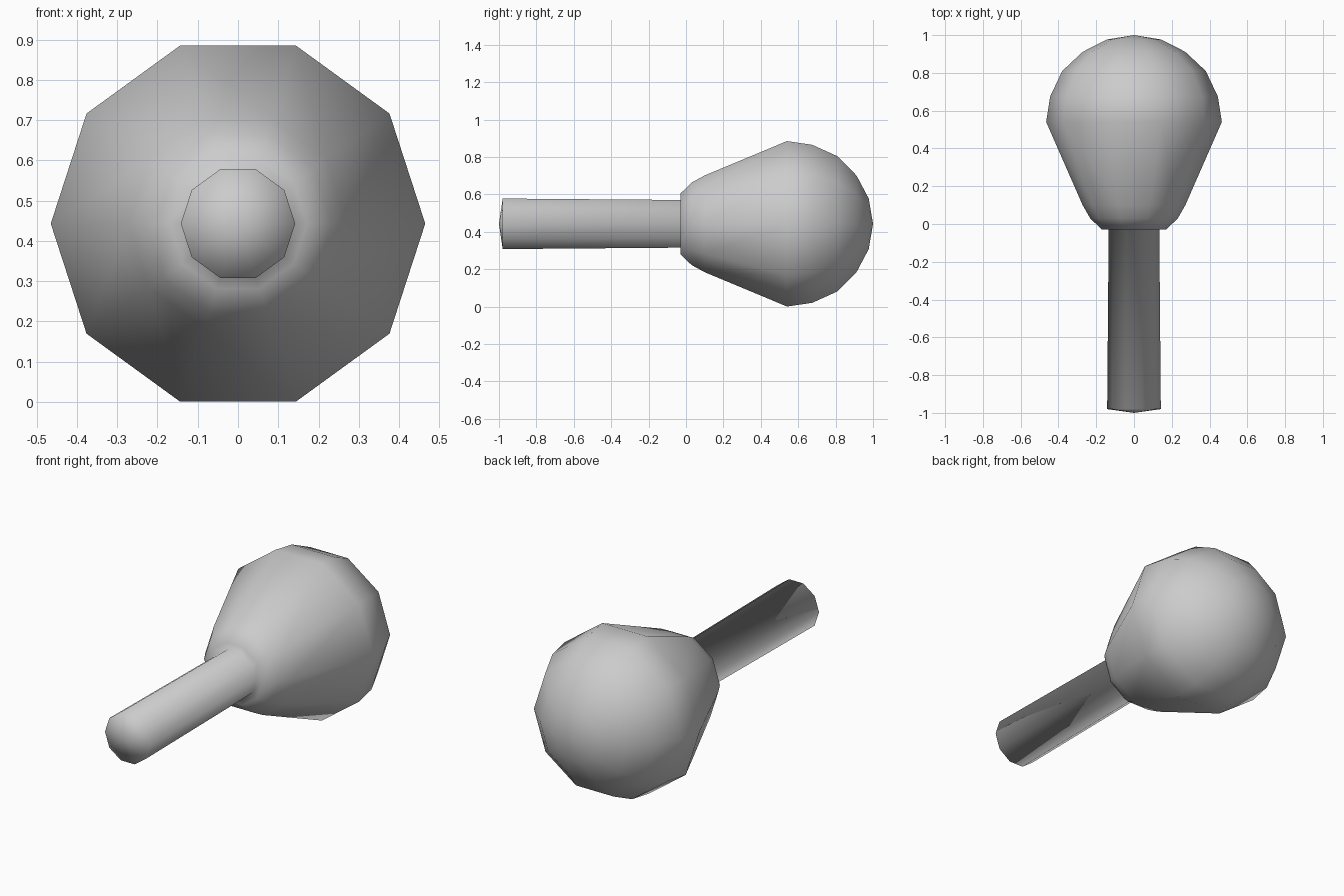
import bpy, bmesh, math

if "Cube" in bpy.data.objects:
    bpy.data.objects.remove(bpy.data.objects["Cube"])

SIDES = 10
CENTRE_Z = 0.443

# (y, radius) outline from handle tip to the back of the bulb
PROFILE = [(-1.0, 0), (-0.98, 0.142), (-0.03, 0.134), (-0.03, 0.17),
           (0.03, 0.232), (0.10, 0.272), (0.54, 0.465), (0.675, 0.444),
           (0.81, 0.38), (0.912, 0.271), (0.977, 0.142), (1.0, 0)]


def lathe_y(name, profile):
    bm = bmesh.new()
    rings = []
    for y, r in profile:
        n = SIDES if r > 0 else 1
        rings.append([bm.verts.new((r * math.cos(math.tau * i / SIDES), y,
                                    CENTRE_Z + r * math.sin(math.tau * i / SIDES)))
                      for i in range(n)])
    for a, b in zip(rings, rings[1:]):
        for i in range(SIDES):
            j = (i + 1) % SIDES
            if len(a) == 1:
                bm.faces.new((a[0], b[i], b[j]))
            elif len(b) == 1:
                bm.faces.new((a[i], b[0], a[j]))
            else:
                bm.faces.new((a[i], b[i], b[j], a[j]))
    bmesh.ops.recalc_face_normals(bm, faces=bm.faces)
    for f in bm.faces:
        f.smooth = True
    mesh = bpy.data.meshes.new(name)
    bm.to_mesh(mesh)
    bm.free()
    obj = bpy.data.objects.new(name, mesh)
    bpy.context.collection.objects.link(obj)
    return obj


# Ten-sided bulb with its stem, lying along y
lathe_y("bulb_with_stem", PROFILE)
